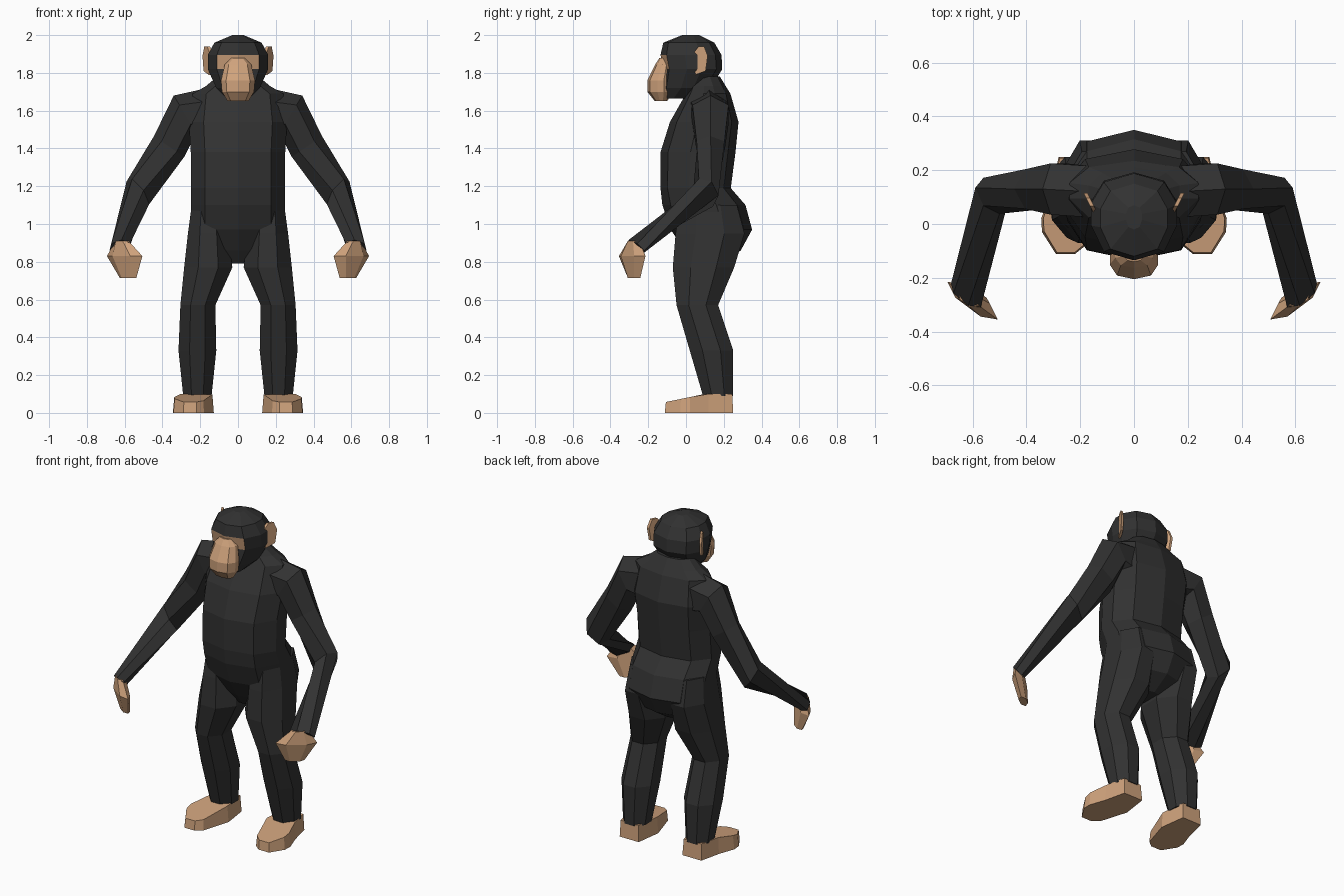
import bpy, bmesh, math
from mathutils import Vector as V


def material(name, rgb):
    m = bpy.data.materials.new(name)
    m.diffuse_color = (*rgb, 1)
    return m


FUR = material("black fur", (0.031, 0.031, 0.031))
SKIN = material("tan skin", (0.62, 0.36, 0.20))


def loft(name, rings, mat, mirror=False):
    """Skin a list of equal-length point rings, with capped ends."""
    bm = bmesh.new()
    vs = [[bm.verts.new(p) for p in r] for r in rings]
    n = len(rings[0])
    for a, b in zip(vs, vs[1:]):
        for i in range(n):
            j = (i + 1) % n
            bm.faces.new((a[i], a[j], b[j], b[i]))
    bm.faces.new(vs[0])
    bm.faces.new(vs[-1])
    bmesh.ops.recalc_face_normals(bm, faces=bm.faces)
    me = bpy.data.meshes.new(name)
    bm.to_mesh(me)
    bm.free()
    me.materials.append(mat)
    ob = bpy.data.objects.new(name, me)
    bpy.context.collection.objects.link(ob)
    if mirror:
        ob.modifiers.new("mirror", 'MIRROR').use_mirror_merge = False
    return ob


def section(z, w, f, k):
    """Symmetric horizontal body section: half width, front y, back y."""
    d = k - f
    half = [(0.7 * w, f + 0.1 * d), (w, f + 0.4 * d),
            (w, f + 0.65 * d), (0.7 * w, k - 0.1 * d)]
    pts = [(0, f)] + half + [(0, k)] + [(-x, y) for x, y in reversed(half)]
    return [V((x, y, z)) for x, y in pts]


def oval(c, a, b, n=6, turn=0.0):
    """Ring round centre c spanned by the half axes a and b."""
    c, a, b = V(c), V(a), V(b)
    return [c + a * math.cos(turn + math.tau * i / n)
            + b * math.sin(turn + math.tau * i / n) for i in range(n)]


def box_oval(z, x0, x1, y0, y1):
    """Flat-sided octagon filling the given rectangle."""
    s = 0.5 / math.cos(math.pi / 8)
    return oval(((x0 + x1) / 2, (y0 + y1) / 2, z), ((x1 - x0) * s, 0, 0),
                (0, (y1 - y0) * s, 0), 8, math.pi / 8)


# Torso and pelvis
loft("torso", [section(*r) for r in (
    (0.79, 0.08, 0.04, 0.18), (0.86, 0.18, -0.01, 0.29),
    (0.97, 0.25, -0.08, 0.35), (1.10, 0.25, -0.125, 0.315),
    (1.19, 0.25, -0.135, 0.237), (1.38, 0.25, -0.135, 0.262),
    (1.54, 0.26, -0.085, 0.278), (1.69, 0.24, 0.0, 0.235),
    (1.73, 0.17, 0.02, 0.21), (1.78, 0.11, 0.03, 0.18))], FUR)

# Head, with the front faces of the eye band in skin colour
head = loft("head", [section(*r) for r in (
    (1.665, 0.06, -0.13, 0.03), (1.72, 0.115, -0.13, 0.13),
    (1.82, 0.16, -0.12, 0.192), (1.895, 0.16, -0.135, 0.188),
    (1.96, 0.125, -0.12, 0.15), (2.0, 0.03, -0.02, 0.07))], FUR)
head.data.materials.append(SKIN)
for p in head.data.polygons:
    if 1.82 < p.center.z < 1.895 and p.center.y < -0.09:
        p.material_index = 1

# Muzzle
loft("muzzle", [section(*r) for r in (
    (1.65, 0.055, -0.165, -0.10), (1.70, 0.085, -0.205, -0.07),
    (1.76, 0.09, -0.205, -0.07), (1.845, 0.07, -0.163, -0.07),
    (1.88, 0.035, -0.14, -0.09))], SKIN)

# Ears: thin plates slanting out and back
outline = [(0, 1.83), (0.05, 1.91), (0.35, 1.94), (0.75, 1.94), (1, 1.89),
           (0.85, 1.81), (0.15, 1.79)]
loft("ear", [[V((0.135 + 0.038 * s + o, 0.04 + 0.075 * s, z))
              for s, z in outline] for o in (0, 0.015)], SKIN, True)

# Arms: shoulder, upper arm, elbow, wrist
loft("arm", [oval(*r) for r in (
    ((0.16, 0.12, 1.58), (0, 0, 0.14), (0, 0.11, 0)),
    ((0.28, 0.13, 1.58), (0.06, 0, 0.10), (0, 0.11, 0)),
    ((0.365, 0.13, 1.41), (0.08, 0, 0.055), (0, 0.085, 0)),
    ((0.53, 0.105, 1.165), (0.06, 0.03, 0.06), (0, 0.06, -0.05)),
    ((0.625, -0.265, 0.88), (0.055, 0.045, -0.02), (-0.022, 0.018, -0.03)))],
    FUR, True)

# Hands: flat mitts hanging from the wrists
u, t = V((0.8, 0.6, 0)), V((0.02, -0.028, 0))
loft("hand", [oval(c, u * w, t * k, 6) for c, w, k in (
    ((0.615, -0.275, 0.91), 0.045, 0.8), ((0.60, -0.285, 0.83), 0.117, 1),
    ((0.582, -0.275, 0.715), 0.055, 0.7))], SKIN, True)

# Legs: hip, thigh, knee, calf, ankle
loft("leg", [box_oval(*r) for r in (
    (1.10, 0.07, 0.245, -0.03, 0.27), (0.95, 0.05, 0.265, -0.055, 0.31),
    (0.77, 0.03, 0.285, -0.07, 0.255), (0.57, 0.12, 0.305, -0.05, 0.17),
    (0.33, 0.115, 0.315, 0.02, 0.25), (0.09, 0.14, 0.29, 0.09, 0.25))],
    FUR, True)

# Feet: splayed outline, the top sloping down towards the toes
sole = [(0.15, 0.25), (0.28, 0.25), (0.31, 0.12), (0.345, 0.02),
        (0.342, -0.03), (0.29, -0.112), (0.22, -0.112), (0.18, -0.08),
        (0.128, 0.09)]
top = [V((0.235 + (x - 0.235) * 0.93, 0.07 + (y - 0.07) * 0.97,
          min(0.10, 0.08 + 0.2 * y))) for x, y in sole]
loft("foot", [[V((x, y, 0)) for x, y in sole], top], SKIN, True)
